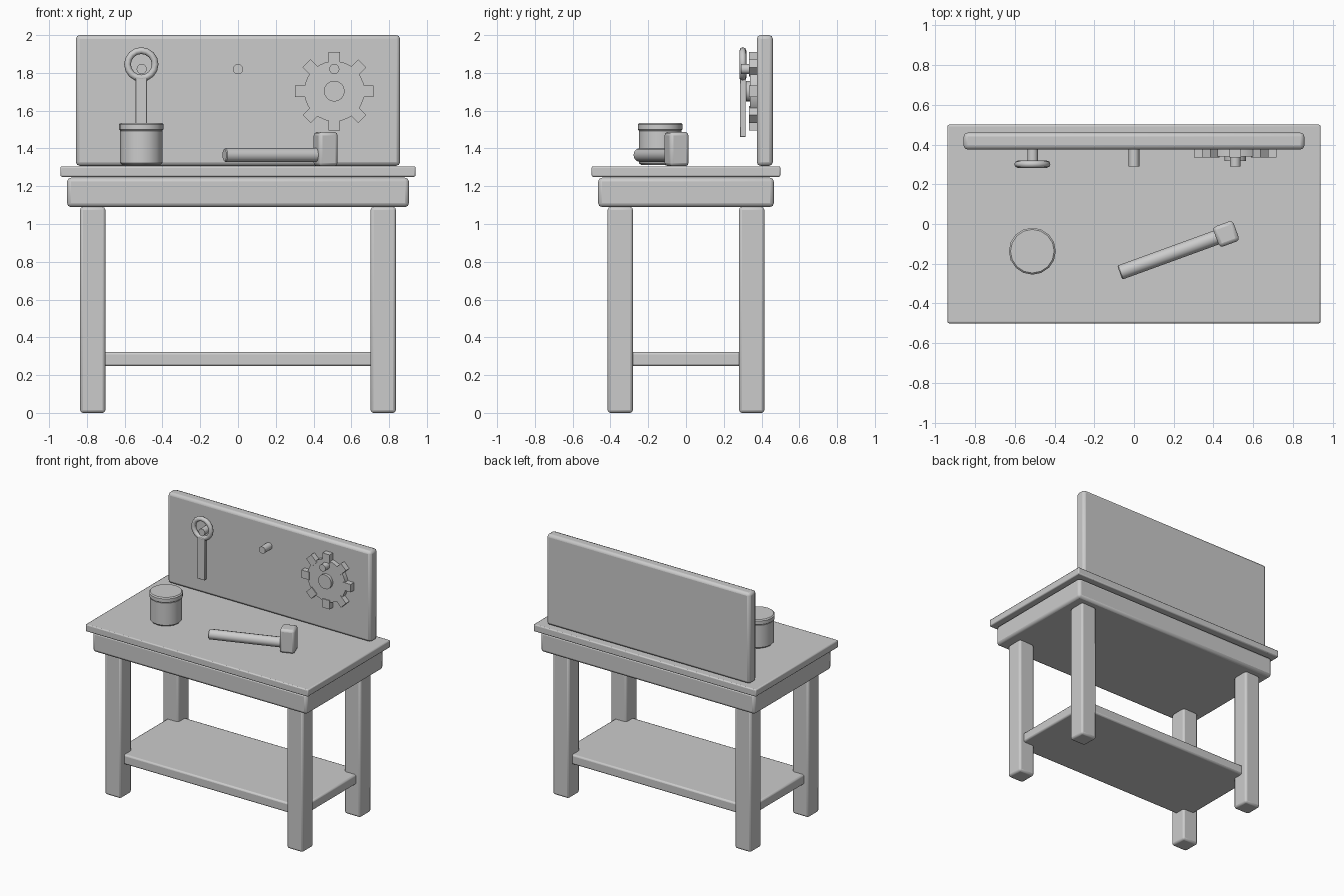
import bpy, bmesh, math
from mathutils import Matrix, Vector

if "Cube" in bpy.data.objects:
    bpy.data.objects.remove(bpy.data.objects["Cube"])

grey = bpy.data.materials.new("plain grey")
grey.diffuse_color = (0.6, 0.6, 0.6, 1)
grey.use_nodes = True
grey.node_tree.nodes["Principled BSDF"].inputs["Base Color"].default_value = grey.diffuse_color


def finish(name, bm, bevel=0.0, segments=2):
    bmesh.ops.recalc_face_normals(bm, faces=bm.faces)
    mesh = bpy.data.meshes.new(name)
    bm.to_mesh(mesh)
    bm.free()
    mesh.materials.append(grey)
    ob = bpy.data.objects.new(name, mesh)
    bpy.context.collection.objects.link(ob)
    if bevel:
        mod = ob.modifiers.new("bevel", 'BEVEL')
        mod.width, mod.segments = bevel, segments
        mod.limit_method, mod.angle_limit = 'ANGLE', math.radians(40)
    bpy.ops.object.select_all(action='DESELECT')
    bpy.context.view_layer.objects.active = ob
    ob.select_set(True)
    bpy.ops.object.shade_smooth_by_angle(angle=math.radians(35))
    return ob


def add_box(bm, lo, hi, rot=Matrix()):
    lo, hi = Vector(lo), Vector(hi)
    m = Matrix.Translation((lo + hi) / 2) @ rot @ Matrix.Diagonal((*(hi - lo), 1))
    bmesh.ops.create_cube(bm, size=1, matrix=m)


def box(name, lo, hi, bevel, rot=Matrix()):
    bm = bmesh.new()
    add_box(bm, lo, hi, rot)
    return finish(name, bm, bevel)


def rod(name, a, b, radius, sides, bevel=0.0):
    bm = bmesh.new()
    a, b = Vector(a), Vector(b)
    m = Matrix.Translation((a + b) / 2) @ (b - a).to_track_quat('Z', 'Y').to_matrix().to_4x4()
    bmesh.ops.create_cone(bm, cap_ends=True, segments=sides, radius1=radius,
                          radius2=radius, depth=(b - a).length, matrix=m)
    return finish(name, bm, bevel, 1)


# Table
box("tabletop", (-0.94, -0.5, 1.25), (0.94, 0.5, 1.305), 0.008)
box("apron", (-0.905, -0.465, 1.09), (0.905, 0.465, 1.245), 0.02)
box("shelf", (-0.8, -0.37, 0.247), (0.8, 0.37, 0.322), 0.012)
for sx, side in ((-1, "left"), (1, "right")):
    for sy, end in ((-1, "front"), (1, "back")):
        x, y = sx * 0.769, sy * 0.348
        box(f"{end}_{side}_leg", (x - 0.067, y - 0.067, 0), (x + 0.067, y + 0.067, 1.09), 0.015)

# Tool board and its pegs
box("tool_board", (-0.858, 0.375, 1.308), (0.858, 0.46, 2.0), 0.02)
for i, x in enumerate((-0.51, 0, 0.51)):
    rod(f"peg_{i + 1}", (x, 0.39, 1.82), (x, 0.29, 1.82), 0.027, 12)

# Gear with eight teeth and a hub
GX, GZ = 0.51, 1.703
rod("gear_disc", (GX, 0.38, GZ), (GX, 0.34, GZ), 0.16, 24)
bm = bmesh.new()
for i in range(8):
    t = i * math.pi / 4
    c = Vector((GX + 0.175 * math.sin(t), 0.357, GZ + 0.175 * math.cos(t)))
    h = Vector((0.03, 0.023, 0.033))
    add_box(bm, c - h, c + h, Matrix.Rotation(t, 4, 'Y'))
finish("gear_teeth", bm)
rod("gear_hub", (GX, 0.37, GZ), (GX, 0.318, GZ), 0.055, 16)

# Wrench: ring and flat handle
bpy.ops.mesh.primitive_torus_add(location=(-0.512, 0.301, 1.845), rotation=(math.pi / 2, 0, 0),
                                 major_segments=16, minor_segments=8,
                                 major_radius=0.073, minor_radius=0.018)
ring = bpy.context.object
ring.name = "wrench_ring"
ring.data.materials.append(grey)
bpy.ops.object.shade_smooth_by_angle(angle=math.radians(50))
box("wrench_handle", (-0.543, 0.285, 1.46), (-0.481, 0.316, 1.785), 0.004)

# Paint pot and lid
PX, PY = -0.512, -0.137
rod("pot_body", (PX, PY, 1.312), (PX, PY, 1.505), 0.113, 16, 0.012)
rod("pot_lid", (PX, PY, 1.493), (PX, PY, 1.536), 0.118, 16, 0.008)

# Hammer lying on the table, turned 20 degrees
hx, hy, turn = 0.464, -0.05, math.radians(20)
d = Vector((math.cos(turn), math.sin(turn), 0))
grip_end = Vector((hx, hy, 1.365))
rod("hammer_handle", grip_end - d * 0.57, grip_end, 0.037, 12, 0.005)
box("hammer_head", (hx - 0.054, hy - 0.054, 1.306), (hx + 0.054, hy + 0.054, 1.487), 0.018,
    Matrix.Rotation(turn, 4, 'Z'))
